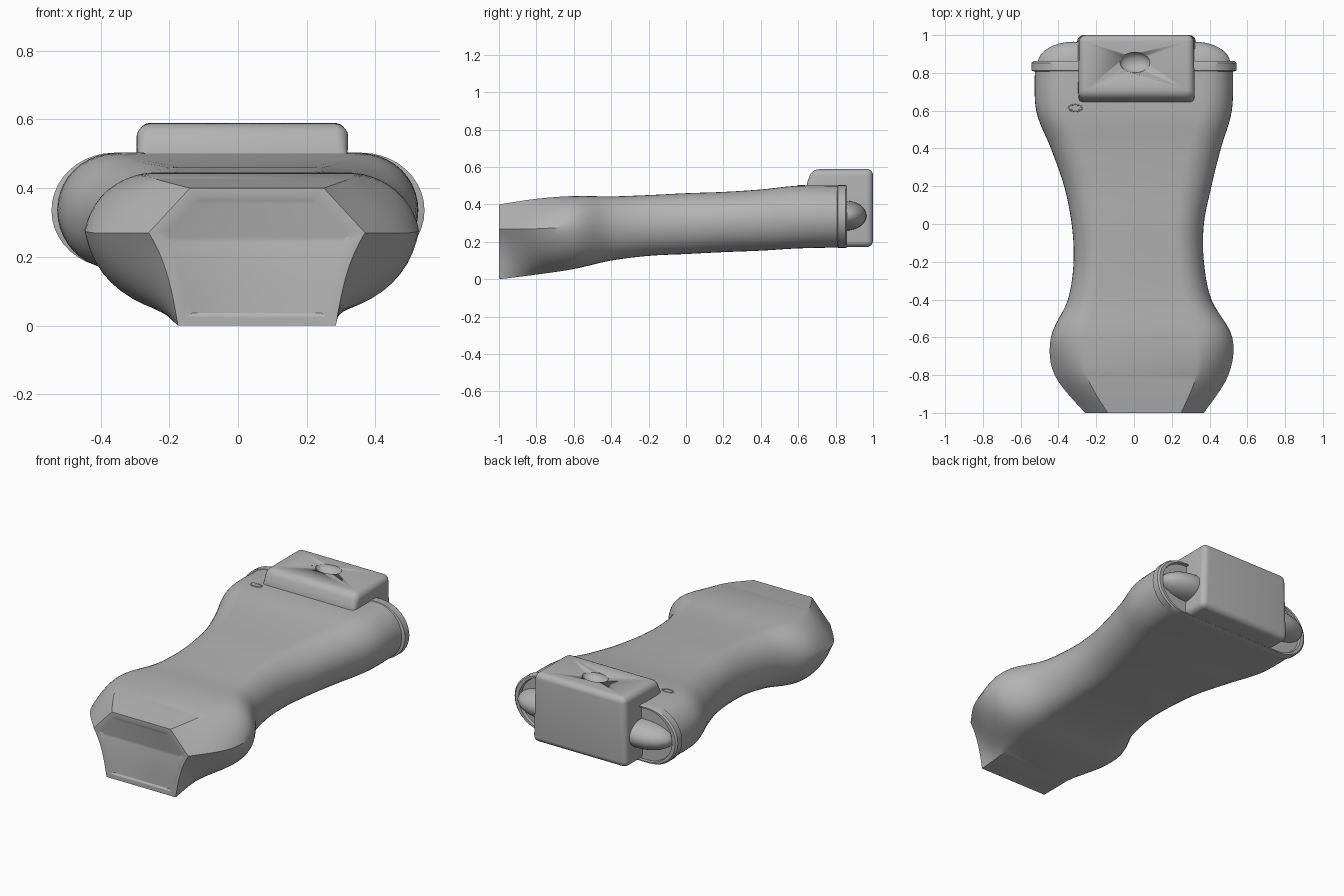
import bpy, bmesh, math
from mathutils import Vector

cube = bpy.data.objects.get("Cube")
if cube:
    bpy.data.objects.remove(cube, do_unlink=True)

grey = bpy.data.materials.new("plain grey")
grey.use_nodes = True
grey.diffuse_color = (0.45, 0.45, 0.45, 1)
grey.node_tree.nodes["Principled BSDF"].inputs["Base Color"].default_value = (0.45, 0.45, 0.45, 1)


def finish(name, bm, angle=30):
    bmesh.ops.recalc_face_normals(bm, faces=bm.faces)
    mesh = bpy.data.meshes.new(name)
    bm.to_mesh(mesh)
    bm.free()
    mesh.materials.append(grey)
    obj = bpy.data.objects.new(name, mesh)
    bpy.context.collection.objects.link(obj)
    bpy.ops.object.select_all(action='DESELECT')
    obj.select_set(True)
    bpy.context.view_layer.objects.active = obj
    bpy.ops.object.shade_smooth_by_angle(angle=math.radians(angle))
    return obj


def section(centre, w, wb, wt, zb, zm, zt, low, up, steps=10):
    """Closed outline: flat bottom and top, sides bulging out to a middle line."""
    side = []
    for i in range(steps + 1):
        u = i / steps
        s, c = math.sin(u * math.pi / 2), math.cos(u * math.pi / 2)
        side.append((wb + (w - wb) * (u + (s - u) * low),
                     zb + (zm - zb) * (u + (1 - c - u) * low)))
    for i in range(1, steps + 1):
        u = i / steps
        s, c = math.sin(u * math.pi / 2), math.cos(u * math.pi / 2)
        side.append((w + (wt - w) * (u + (1 - c - u) * up),
                     zm + (zt - zm) * (u + (s - u) * up)))
    return [(centre + x, z) for x, z in side] + [(centre - x, z) for x, z in reversed(side)]


def loft(rings):
    bm = bmesh.new()
    loops = [[bm.verts.new((x, y, z)) for x, z in pts] for y, pts in rings]
    n = len(loops[0])
    for a, b in zip(loops, loops[1:]):
        for i in range(n):
            bm.faces.new((a[i], a[(i + 1) % n], b[(i + 1) % n], b[i]))
    # close the ends with strips between mirrored sides
    for end in (loops[0], loops[-1]):
        for i in range(n // 2 - 1):
            bm.faces.new((end[i], end[i + 1], end[n - 2 - i], end[n - 1 - i]))
    return bm


def scaled(pts, k):
    cx = (min(p[0] for p in pts) + max(p[0] for p in pts)) / 2
    cz = (min(p[1] for p in pts) + max(p[1] for p in pts)) / 2
    return [(cx + (x - cx) * k, cz + (z - cz) * k) for x, z in pts]


# body: y, centre, half width, bottom half, top half, bottom z, middle z, top z, bulges
stations = [
    (-1.0, .055, .315, .23, .195, 0, .27, .40, -.45, 0),
    (-.8, .04, .46, .24, .29, .025, .27, .43, .4, .3),
    (-.6, .04, .48, .25, .29, .055, .28, .445, .9, .9),
    (-.4, .03, .38, .22, .23, .10, .28, .443, 1, 1),
    (-.2, .025, .345, .2, .2, .125, .29, .45, 1, 1),
    (0, .02, .35, .2, .2, .135, .3, .46, 1, 1),
    (.2, .02, .39, .23, .22, .145, .31, .467, 1, 1),
    (.4, .01, .45, .29, .28, .153, .32, .48, 1, 1),
    (.6, 0, .518, .36, .35, .165, .335, .5, 1, 1),
    (.83, 0, .525, .36, .36, .17, .335, .5, 1, 1),
]


def blend(a, b, c, d, t):
    return b + t * (c - a) / 2 + t * t * (a - 2.5 * b + 2 * c - d / 2) + t ** 3 * (1.5 * (b - c) + (d - a) / 2)


rings = []
last = len(stations) - 1
for i in range(last):
    a, b, c, d = (stations[max(0, min(last, i + k))] for k in (-1, 0, 1, 2))
    for j in range(6):
        v = [blend(*q, j / 6) for q in zip(a, b, c, d)]
        rings.append((v[0], section(*v[1:])))
rings.append((stations[-1][0], section(*stations[-1][1:])))
# shallow recessed panel on the front face
front = rings[0][1]
rings = [(-.993, scaled(front, .82)), (-1.0, scaled(front, .87))] + rings
body = finish("handle_body", loft(rings))

# rim around the rear end, with a sunken back
rim = section(0, .543, .36, .36, .168, .335, .503, 1, 1)
flange = [(.805, scaled(rim, .96)), (.812, rim), (.853, rim), (.862, scaled(rim, .98)),
          (.862, scaled(rim, .94)), (.845, scaled(rim, .93))]
finish("rear_rim", loft(flange))

# rounded head block, extruded from its side profile
bm = bmesh.new()
profile = [(.68, .172), (.64, .50), (.675, .588), (1, .59), (1, .172)]
base = bm.faces.new([bm.verts.new((-.302, y, z)) for y, z in profile])
ext = bmesh.ops.extrude_face_region(bm, geom=[base])
bmesh.ops.translate(bm, vec=(.63, 0, 0), verts=[v for v in ext["geom"] if isinstance(v, bmesh.types.BMVert)])
for v in bm.verts:
    if v.co.z > .55:
        v.co.x += .012 if v.co.x < 0 else -.012
bmesh.ops.bevel(bm, geom=bm.edges[:], offset=.035, segments=6, profile=.5, affect='EDGES', clamp_overlap=True)
head = finish("head_block", bm, 40)


def ellipsoid(name, loc, radii):
    bm = bmesh.new()
    bmesh.ops.create_uvsphere(bm, u_segments=32, v_segments=20, radius=1)
    bmesh.ops.scale(bm, vec=radii, verts=bm.verts)
    bmesh.ops.translate(bm, vec=loc, verts=bm.verts)
    return finish(name, bm)


# oval finger dimple in the head
cutter = ellipsoid("dimple_cutter", (.005, .855, .595), (.08, .055, .045))
cutter.hide_render = True
cutter.hide_set(True)
cut = head.modifiers.new("dimple", 'BOOLEAN')
cut.operation = 'DIFFERENCE'
cut.object = cutter
cut.solver = 'EXACT'

# side bumps behind the rim
for side, name in ((1, "left_bump"), (-1, "right_bump")):
    ellipsoid(name, (side * .32, .85, .34), (.19, .115, .08))

# small oval button ring on the top
bm = bmesh.new()
loops = []
for i in range(24):
    a = math.tau * i / 24
    loops.append([bm.verts.new((-.31 + (.034 + .006 * math.cos(b)) * math.cos(a),
                                .615 + (.017 + .006 * math.cos(b)) * math.sin(a),
                                .498 + .006 * math.sin(b)))
                  for b in (math.tau * k / 8 for k in range(8))])
for i in range(24):
    p, q = loops[i], loops[(i + 1) % 24]
    for k in range(8):
        bm.faces.new((p[k], p[(k + 1) % 8], q[(k + 1) % 8], q[k]))
finish("button_ring", bm)
